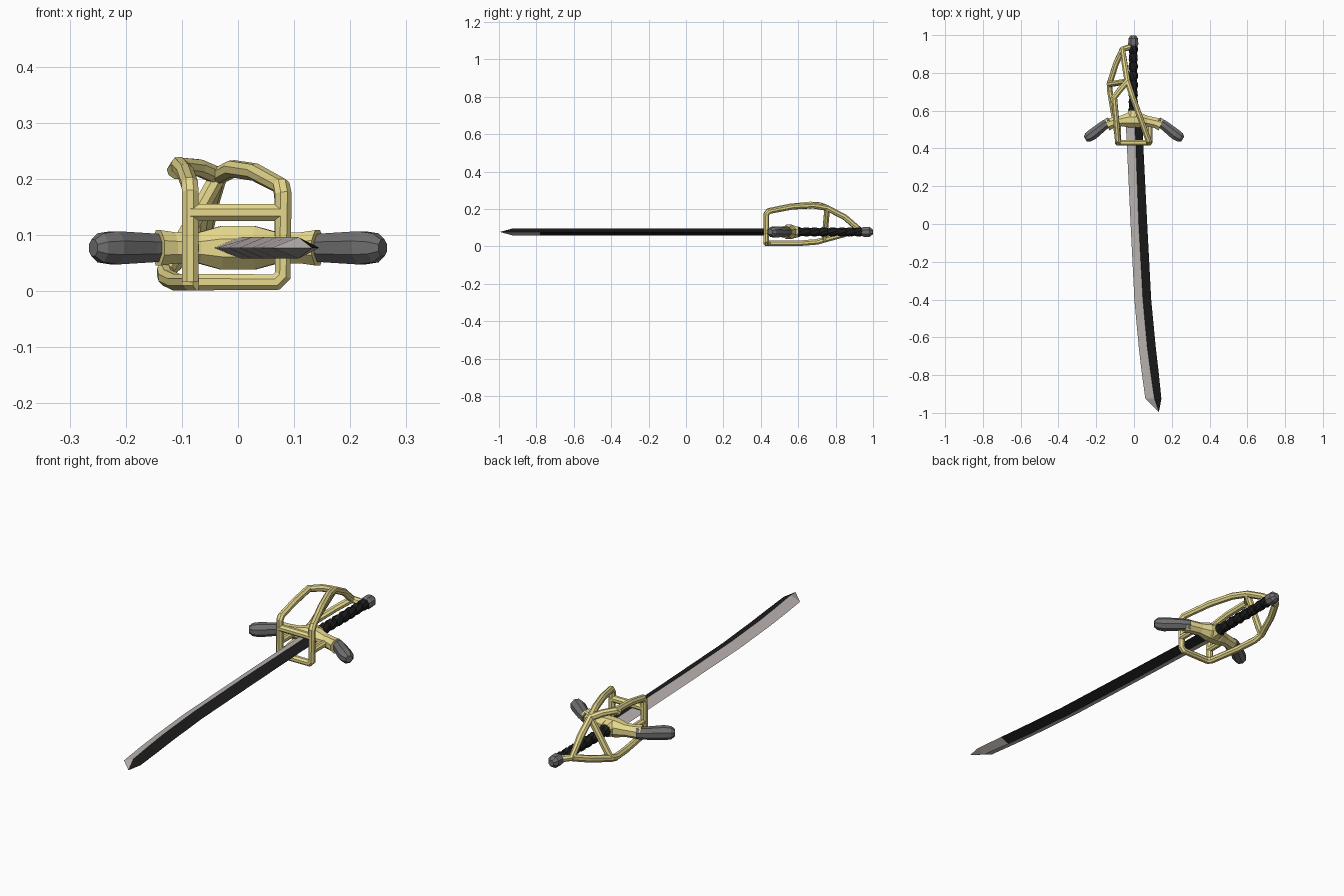
import bpy, bmesh, math
from mathutils import Vector

if "Cube" in bpy.data.objects:
    bpy.data.objects.remove(bpy.data.objects["Cube"])

ZC = 0.077  # height of the sword's axis


def mat(name, rgb):
    m = bpy.data.materials.new(name)
    m.diffuse_color = (*rgb, 1)
    m.use_nodes = True
    m.node_tree.nodes["Principled BSDF"].inputs["Base Color"].default_value = m.diffuse_color
    return m


GOLD = mat("brass", (0.80, 0.70, 0.27))
BLACK = mat("black", (0.012, 0.012, 0.012))
STEEL = mat("steel", (0.50, 0.46, 0.44))
GREY = mat("dark_grey", (0.16, 0.16, 0.16))


def finish(name, bm, mats):
    bmesh.ops.recalc_face_normals(bm, faces=bm.faces)
    me = bpy.data.meshes.new(name)
    bm.to_mesh(me)
    bm.free()
    for m in mats:
        me.materials.append(m)
    ob = bpy.data.objects.new(name, me)
    bpy.context.collection.objects.link(ob)
    return ob


def tube(name, pts, radii, m, sides=8, twist=0.0, squash=1.0):
    """Sweep a polygon along a path with a radius per point (or one for all)."""
    pts = [Vector(p) for p in pts]
    n = len(pts)
    if not isinstance(radii, (list, tuple)):
        radii = [radii] * n
    bm = bmesh.new()
    rings, up = [], None
    for i, p in enumerate(pts):
        a = (p - pts[i - 1]).normalized() if i else None
        b = (pts[i + 1] - p).normalized() if i < n - 1 else None
        t = ((a or b) + (b or a)).normalized()
        if up is None:
            up = Vector((0, 0, 1)) if abs(t.z) < 0.8 else Vector((0, 1, 0))
        up = (up - t * up.dot(t)).normalized()
        side = t.cross(up)
        ring = []
        for k in range(sides):
            ang = 2 * math.pi * (k + 0.5) / sides + twist * i
            ring.append(bm.verts.new(p + radii[i] * (side * math.cos(ang) + up * squash * math.sin(ang))))
        rings.append(ring)
    for r0, r1 in zip(rings, rings[1:]):
        for k in range(sides):
            j = (k + 1) % sides
            bm.faces.new((r0[k], r0[j], r1[j], r1[k]))
    bm.faces.new(rings[0])
    bm.faces.new(rings[-1])
    return finish(name, bm, [m])


# Blade: diamond section, (y, cutting edge x, ridge x, back edge x)
sections = [(0.56, -0.045, 0.002, 0.045), (0.4, -0.037, 0.010, 0.050), (0.0, -0.018, 0.025, 0.070),
            (-0.4, 0.002, 0.047, 0.091), (-0.65, 0.025, 0.070, 0.115), (-0.78, 0.040, 0.087, 0.130),
            (-0.925, 0.060, 0.108, 0.145)]
bm = bmesh.new()
rings = []
for y, l, c, r in sections:
    rings.append([bm.verts.new(v) for v in
                  ((l, y, ZC), (c, y, ZC + 0.019), (r, y, ZC), (c, y, ZC - 0.019))])
tip = bm.verts.new((0.132, -0.995, ZC))
for i, (a, b) in enumerate(zip(rings, rings[1:])):
    for k in range(4):
        f = bm.faces.new((a[k], a[(k + 1) % 4], b[(k + 1) % 4], b[k]))
        dark = k == 1 or (k == 2 and i < 5)
        f.material_index = 1 if dark and k == 1 or (k == 2 and i < 5) else 0
for k in range(4):
    f = bm.faces.new((rings[-1][k], rings[-1][(k + 1) % 4], tip))
    f.material_index = 1 if k == 1 else 0
bm.faces.new(rings[0])
finish("blade", bm, [STEEL, BLACK])

# Grip: spiral-wrapped handle made of small swellings
gp, gr = [], []
for i in range(25):
    t = i / 24
    gp.append((-0.004, 0.57 + 0.38 * t, ZC))
    gr.append(0.022 + 0.006 * max(0, 1 - 6 * t) + (0.003 if i % 3 else -0.002))
tube("grip", gp, gr, BLACK, 8, twist=0.2)

# Pommel
tube("pommel", [(-0.004, y, ZC) for y in (0.935, 0.95, 0.982, 0.999)],
     [0.02, 0.029, 0.028, 0.014], GREY, 8)

# Cross block that holds blade and grip
tube("cross_block", [(x, y, ZC) for x, y in
     ((-0.142, 0.525), (-0.115, 0.535), (-0.07, 0.545), (-0.03, 0.55),
      (0.03, 0.55), (0.07, 0.545), (0.115, 0.535), (0.142, 0.525))],
     [0.034, 0.030, 0.030, 0.042, 0.042, 0.030, 0.030, 0.034], GOLD, 8)
tube("grip_collar", [(-0.003, 0.56, ZC), (-0.003, 0.60, ZC)], [0.042, 0.03], GOLD)

# Quillon tips, swept towards the blade on both sides
for s, label in ((-1, "left"), (1, "right")):
    tube("quillon_" + label,
         [(s * 0.125, 0.545, ZC), (s * 0.16, 0.522, ZC), (s * 0.22, 0.474, ZC),
          (s * 0.245, 0.458, ZC), (s * 0.258, 0.450, ZC)],
         [0.025, 0.028, 0.032, 0.028, 0.016], GREY, 8)
    # Short arm from block to front frame
    tube("frame_arm_" + label, [(s * 0.083, 0.54, ZC), (s * 0.083, 0.43, ZC)], 0.015, GOLD)

# Basket bars
R = 0.016
APEX, JOIN, LOW, END = (-0.105, 0.67, 0.224), (-0.035, 0.755, 0.205), (-0.13, 0.74, 0.035), (-0.06, 0.925, 0.09)
tube("right_bow", [(-0.07, 0.43, 0.016), (0.068, 0.43, 0.016), (0.08, 0.43, 0.028), (0.08, 0.43, 0.172),
                   (0.077, 0.442, 0.187), (0.03, 0.57, 0.212), (-0.01, 0.68, 0.218), JOIN,
                   (-0.05, 0.85, 0.155), END, (-0.02, 0.937, 0.08)], R, GOLD)
tube("left_bow", [(-0.085, 0.43, 0.016), (-0.085, 0.43, 0.175), (-0.086, 0.442, 0.19),
                  (-0.094, 0.55, 0.212), APEX], R, GOLD)
tube("lower_bow", [(-0.07, 0.43, 0.016), (-0.085, 0.445, 0.016), (-0.11, 0.60, 0.016),
                   (-0.127, 0.70, 0.024), LOW, (-0.095, 0.85, 0.065), END], R, GOLD)
tube("upper_link", [(-0.112, 0.655, 0.212), APEX, (-0.07, 0.715, 0.22), JOIN], R, GOLD)
tube("side_link", [LOW, (-0.085, 0.747, 0.115), JOIN], R, GOLD)
tube("front_crossbar", [(-0.085, 0.43, 0.14), (0.08, 0.43, 0.14)], R, GOLD)
